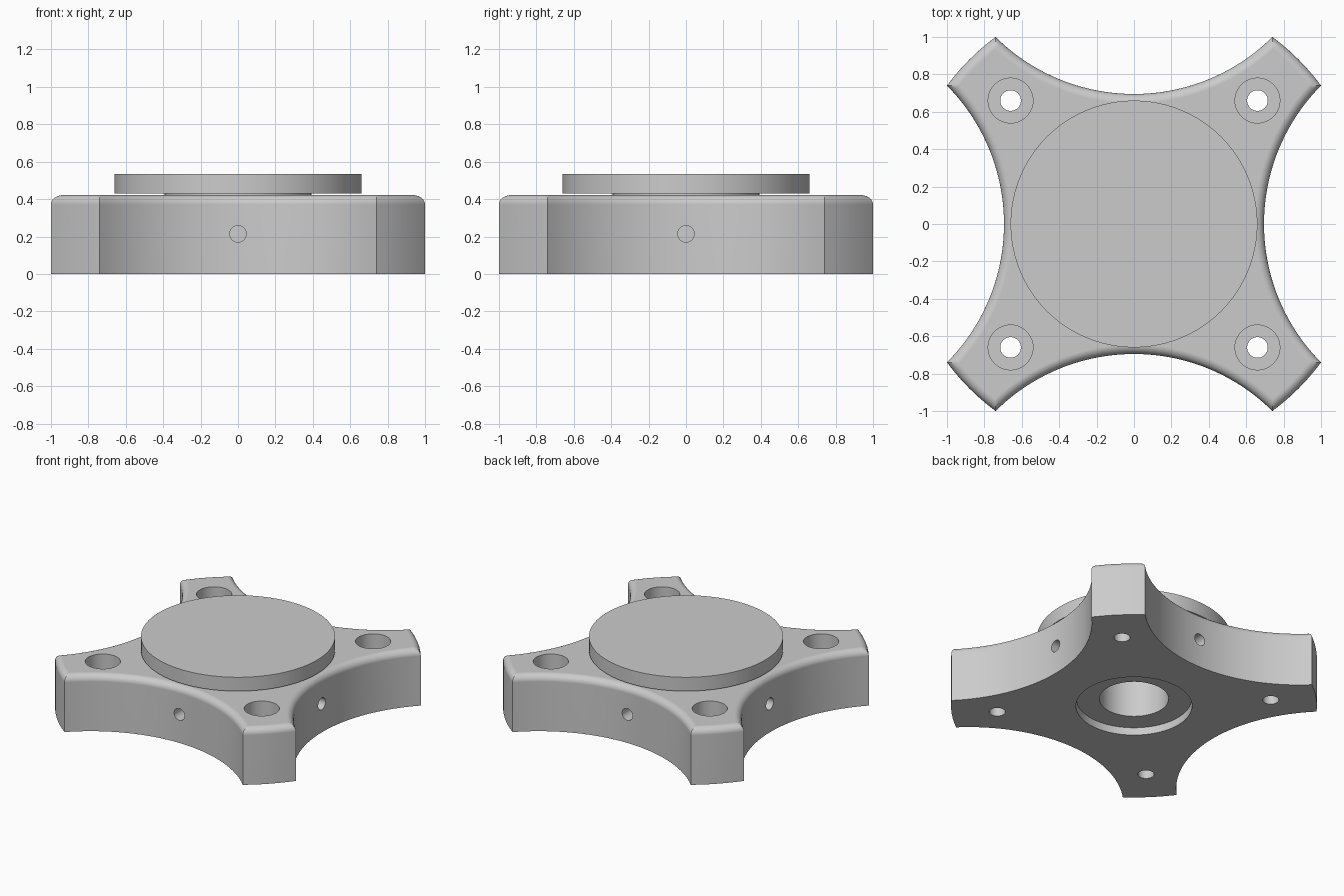
import bpy, bmesh, math
from mathutils import Vector

if "Cube" in bpy.data.objects:
    bpy.data.objects.remove(bpy.data.objects["Cube"])

HEIGHT, FILLET = 0.422, 0.05
TIP_A, TIP_B, WAIST = 0.74, 1.0, 0.695


def finish(obj, angle=30):
    bpy.ops.object.select_all(action='DESELECT')
    bpy.context.view_layer.objects.active = obj
    obj.select_set(True)
    for mod in list(obj.modifiers):
        bpy.ops.object.modifier_apply(modifier=mod.name)
    bpy.ops.object.shade_smooth_by_angle(angle=math.radians(angle))
    weighted = obj.modifiers.new("flat_face_normals", 'WEIGHTED_NORMAL')
    weighted.keep_sharp = True


def new_object(name, bm):
    bmesh.ops.recalc_face_normals(bm, faces=bm.faces)
    mesh = bpy.data.meshes.new(name)
    bm.to_mesh(mesh)
    bm.free()
    obj = bpy.data.objects.new(name, mesh)
    bpy.context.collection.objects.link(obj)
    return obj


def cutter(target, radius, start, end, sides=48):
    start, end = Vector(start), Vector(end)
    axis = end - start
    bpy.ops.mesh.primitive_cylinder_add(
        vertices=sides, radius=radius, depth=axis.length,
        location=(start + end) / 2,
        rotation=axis.to_track_quat('Z', 'Y').to_euler())
    tool = bpy.context.object
    tool.name = "hole_cutter"
    tool.hide_render = True
    mod = target.modifiers.new("hole", 'BOOLEAN')
    mod.operation, mod.solver, mod.object = 'DIFFERENCE', 'EXACT', tool
    return tool


# Four-armed outline: concave scallop then convex tip, repeated four times
def outline():
    c = (TIP_B**2 + TIP_A**2 - WAIST**2) / (2 * (TIP_B - WAIST))
    r = c - WAIST
    half = math.asin(TIP_A / r)
    outer = math.hypot(TIP_A, TIP_B)
    a0 = math.atan2(TIP_A, TIP_B)
    quarter = []
    for i in range(40):
        t = -half + 2 * half * i / 40
        quarter.append((c - r * math.cos(t), r * math.sin(t)))
    for i in range(6):
        a = a0 + (math.pi / 2 - 2 * a0) * i / 6
        quarter.append((outer * math.cos(a), outer * math.sin(a)))
    points = []
    for k in range(4):
        s, co = round(math.sin(k * math.pi / 2)), round(math.cos(k * math.pi / 2))
        points += [(x * co - y * s, x * s + y * co) for x, y in quarter]
    return points


# Body with rounded upper rim
bm = bmesh.new()
base = bm.faces.new([bm.verts.new((x, y, 0)) for x, y in outline()])
top = bmesh.ops.extrude_face_region(bm, geom=[base], use_keep_orig=True)
bmesh.ops.translate(bm, vec=(0, 0, HEIGHT),
                    verts=[g for g in top['geom'] if isinstance(g, bmesh.types.BMVert)])
rim = [e for e in bm.edges if all(v.co.z > HEIGHT - 1e-5 for v in e.verts)]
bmesh.ops.bevel(bm, geom=rim, offset=FILLET, segments=6, profile=0.5,
                affect='EDGES', clamp_overlap=False)
body = new_object("cross_body", bm)

# Central bore, counterbored screw holes and radial pin holes
tools = [cutter(body, 0.395, (0, 0, -0.1), (0, 0, 0.6), 96)]
for sx in (-1, 1):
    for sy in (-1, 1):
        x, y = 0.66 * sx, 0.66 * sy
        tools.append(cutter(body, 0.055, (x, y, -0.1), (x, y, 0.6)))
        tools.append(cutter(body, 0.12, (x, y, 0.2), (x, y, 0.6)))
for dx, dy in ((1, 0), (-1, 0), (0, 1), (0, -1)):
    tools.append(cutter(body, 0.044, (0.3 * dx, 0.3 * dy, 0.214),
                        (0.9 * dx, 0.9 * dy, 0.214), 32))
finish(body)
for tool in tools:
    bpy.data.objects.remove(tool)

# Turntable: wide disc on a hollow shaft, made as a lathe profile
profile = [(0, 0.535), (0.66, 0.535), (0.66, 0.431), (0.392, 0.431),
           (0.392, 0.055), (0.235, 0.055), (0.235, 0.431), (0, 0.431)]
bm = bmesh.new()
verts = [bm.verts.new((x, 0, z)) for x, z in profile]
edges = [bm.edges.new(pair) for pair in zip(verts, verts[1:])]
bmesh.ops.spin(bm, geom=verts + edges, cent=(0, 0, 0), axis=(0, 0, 1),
               angle=2 * math.pi, steps=96)
bmesh.ops.remove_doubles(bm, verts=bm.verts, dist=1e-4)
finish(new_object("turntable_disc", bm))
